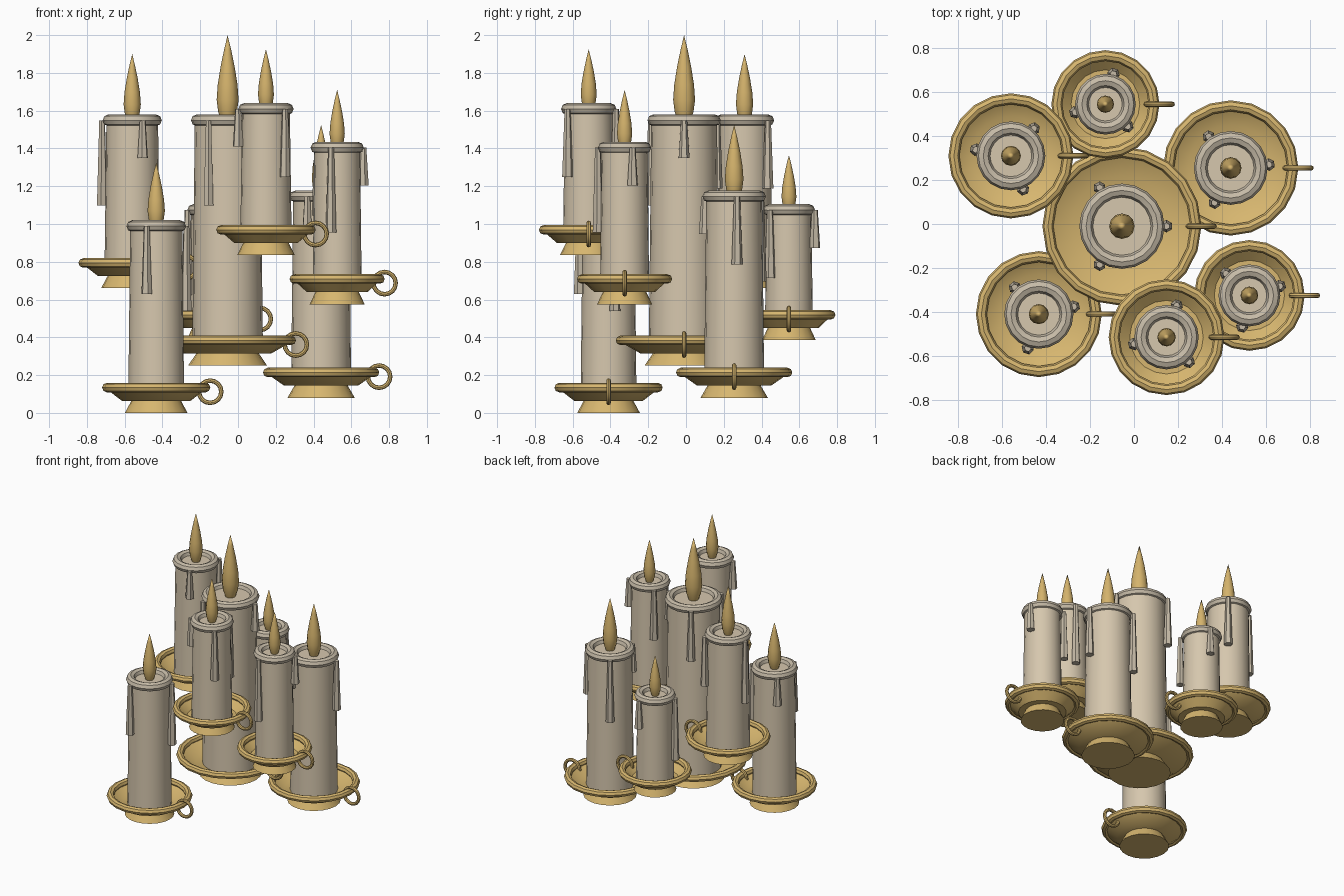
import bpy, bmesh, math
from mathutils import Matrix, Vector

cube = bpy.data.objects.get("Cube")
if cube:
    bpy.data.objects.remove(cube)


def material(name, rgb):
    m = bpy.data.materials.new(name)
    m.use_nodes = True
    m.diffuse_color = (*rgb, 1)
    m.node_tree.nodes["Principled BSDF"].inputs["Base Color"].default_value = (*rgb, 1)
    return m


brass = material("brass", (0.68, 0.47, 0.16))
wax = material("wax", (0.67, 0.57, 0.42))
melted = material("melted_wax", (0.57, 0.50, 0.39))
glow = material("flame_gold", (0.66, 0.45, 0.15))


def finish(bm, name, mat, loc, angle=40):
    bmesh.ops.remove_doubles(bm, verts=bm.verts, dist=1e-5)
    bmesh.ops.recalc_face_normals(bm, faces=bm.faces)
    mesh = bpy.data.meshes.new(name)
    bm.to_mesh(mesh)
    bm.free()
    mesh.materials.append(mat)
    ob = bpy.data.objects.new(name, mesh)
    ob.location = loc
    bpy.context.collection.objects.link(ob)
    bpy.ops.object.select_all(action='DESELECT')
    ob.select_set(True)
    bpy.context.view_layer.objects.active = ob
    bpy.ops.object.shade_smooth_by_angle(angle=math.radians(angle))
    return ob


def lathe(name, profile, mat, loc, sides):
    """Spin a (radius, height) profile around the vertical axis."""
    bm = bmesh.new()
    verts = [bm.verts.new((r, 0, z)) for r, z in profile]
    edges = [bm.edges.new(pair) for pair in zip(verts, verts[1:])]
    bmesh.ops.spin(bm, geom=verts + edges, cent=(0, 0, 0), axis=(0, 0, 1),
                   angle=math.tau, steps=sides, use_merge=True)
    return finish(bm, name, mat, loc)


def ring(name, major, minor, mat, loc, sides, upright=False):
    """A torus, lying flat or standing in the x-z plane."""
    tube = [(major + minor * math.cos(math.tau * i / 8),
             minor * math.sin(math.tau * i / 8)) for i in range(8)]
    ob = lathe(name, tube + tube[:1], mat, loc, sides)
    if upright:
        ob.data.transform(Matrix.Rotation(math.pi / 2, 4, 'X'))
    return ob


def drip(name, radius, angle, length, loc):
    """A six-sided run of wax that widens towards its lower end."""
    bm = bmesh.new()
    place = Matrix.Rotation(math.radians(angle), 4, 'Z') @ \
        Matrix.Translation((radius, 0, -length / 2))
    bmesh.ops.create_cone(bm, cap_ends=True, segments=6, radius1=0.029,
                          radius2=0.016, depth=length, matrix=place)
    return finish(bm, name, melted, loc)


FLAME = [(0.6, 0), (0.86, 0.1), (1, 0.24), (0.9, 0.42),
         (0.64, 0.63), (0.32, 0.83), (0, 1)]
SHORT, MEDIUM, LONG = 0.2, 0.36, 0.45


def candle(label, x, y, base, top, tip, r, turn, lengths):
    foot = Vector((x, y, base))
    crown = Vector((x, y, top - 0.031))
    plate = 1.93 * r
    rim = plate - 0.024
    # Holder: flared foot, shallow dish, rolled rim and finger ring
    lathe(label + "_foot", [(0, 0), (1.12 * r, 0), (0.88 * r, 0.066), (0, 0.066)],
          brass, foot, 20)
    lathe(label + "_dish", [(0, 0.064), (1.23 * r, 0.064), (rim, 0.125),
                            (rim, 0.14), (1.23 * r, 0.08), (0, 0.08)],
          brass, foot, 20)
    ring(label + "_dish_rim", rim, 0.025, brass, foot + Vector((0, 0, 0.134)), 20)
    ring(label + "_handle", 0.059, 0.012, brass,
         foot + Vector((plate, 0, 0.112)), 16, upright=True)
    # Wax: tapered body, melted lip and drips
    lip = 0.93 * r
    lathe(label + "_body", [(0, 0.08), (r, 0.08), (lip, crown.z - base),
                            (0, crown.z - base)], wax, foot, 20)
    ring(label + "_melted_lip", lip - 0.011, 0.031, melted, crown, 20)
    for i, length in enumerate(lengths):
        drip(f"{label}_drip_{i + 1}", r + 0.015, turn + 120 * i, length, crown)
    # Flame
    height = tip - crown.z
    lathe(label + "_flame", [(0, 0)] + [(0.31 * r * a, height * b) for a, b in FLAME],
          glow, crown, 12)


# label, x, y, base, wax top, flame tip, radius, drip turn, drip lengths
candle("centre", -0.055, -0.01, 0.25, 1.58, 2.0, 0.187, 0, (SHORT, MEDIUM, LONG))
candle("back", -0.13, 0.545, 0.385, 1.105, 1.365, 0.127, 75, (SHORT, LONG, MEDIUM))
candle("back_right", -0.56, 0.31, 0.66, 1.58, 1.90, 0.147, 50, (MEDIUM, LONG, SHORT))
candle("back_left", 0.44, 0.255, 0.08, 1.177, 1.525, 0.159, 5, (MEDIUM, LONG, SHORT))
candle("front_left", 0.525, -0.325, 0.575, 1.435, 1.71, 0.13, 17, (SHORT, MEDIUM, LONG))
candle("front", 0.148, -0.515, 0.835, 1.64, 1.925, 0.136, 72, (LONG, SHORT, MEDIUM))
candle("front_right", -0.433, -0.41, 0, 1.02, 1.325, 0.148, 12, (LONG, SHORT, MEDIUM))
